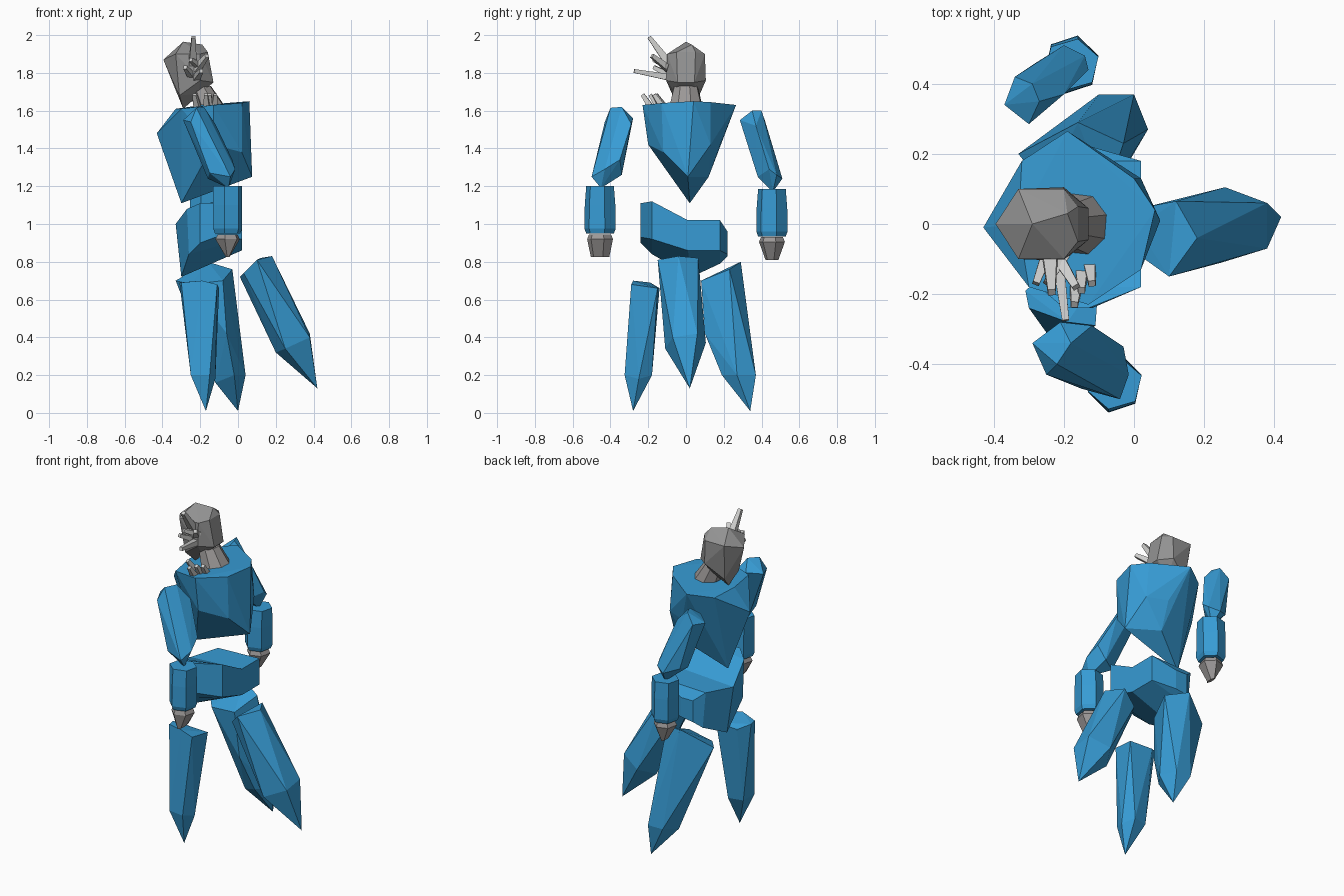
import bpy, bmesh, math
from mathutils import Vector


def material(name, rgb):
    m = bpy.data.materials.new(name)
    m.diffuse_color = (*rgb, 1)
    return m


BLUE = material("suit blue", (0.038, 0.330, 0.660))
GREY = material("head grey", (0.29, 0.29, 0.29))
WARM = material("skin grey", (0.33, 0.315, 0.31))
PALE = material("spike pale grey", (0.62, 0.62, 0.61))


def finish(bm, name, mat):
    bmesh.ops.recalc_face_normals(bm, faces=bm.faces)
    me = bpy.data.meshes.new(name)
    bm.to_mesh(me)
    bm.free()
    me.materials.append(mat)
    ob = bpy.data.objects.new(name, me)
    bpy.context.collection.objects.link(ob)
    return ob


def hull(name, pts, mat):
    """Faceted chunk: convex hull of a few corner points."""
    bm = bmesh.new()
    for p in pts:
        bm.verts.new(p)
    res = bmesh.ops.convex_hull(bm, input=bm.verts)
    junk = [g for g in res["geom_interior"] if isinstance(g, bmesh.types.BMVert)]
    bmesh.ops.delete(bm, geom=junk, context='VERTS')
    return finish(bm, name, mat)


def loft(name, rings, mat):
    """Skin equal-length rings of points and cap both ends."""
    bm = bmesh.new()
    rows = [[bm.verts.new(p) for p in r] for r in rings]
    n = len(rows[0])
    for a, b in zip(rows, rows[1:]):
        for i in range(n):
            j = (i + 1) % n
            bm.faces.new((a[i], a[j], b[j], b[i]))
    bm.faces.new(rows[0])
    bm.faces.new(rows[-1])
    return finish(bm, name, mat)


def ring(x, y, z, rx, ry, n=6, turn=0.3):
    return [(x + rx * math.cos(turn + math.tau * i / n),
             y + ry * math.sin(turn + math.tau * i / n), z) for i in range(n)]


def spike(name, a, b, r0, r1):
    """Blunt four-sided spike from a to b."""
    a, b = Vector(a), Vector(b)
    q = (b - a).to_track_quat('Z', 'Y')
    loft(name, [[p + q @ Vector(c) for c in ring(0, 0, 0, r, r, 4, math.pi / 4)]
                for p, r in ((a, r0), (b, r1))], PALE)


# torso
hull("torso", [
    (-.30, -.18, 1.61), (-.13, -.23, 1.63), (.02, -.13, 1.64), (.06, .04, 1.65),
    (0, .13, 1.645), (-.19, .265, 1.63), (-.32, .18, 1.61), (-.33, 0, 1.61),
    (-.43, -.01, 1.48), (.075, .01, 1.25), (.02, .13, 1.42), (-.10, .18, 1.42),
    (-.13, -.20, 1.42), (.02, -.12, 1.38), (-.10, .12, 1.25),
    (-.30, .02, 1.11)], BLUE)

# pelvis: sections across the hips with a dip in the middle, ends swept back
loft("pelvis", [[(x, y, z) for x, y, z in sec] for sec in (
    ((-.20, -.24, 1.11), (-.13, -.24, 1.11), (-.12, -.24, .93), (-.20, -.24, .90)),
    ((-.27, -.18, 1.08), (.02, -.18, 1.12), (.02, -.18, .92), (-.26, -.18, .84)),
    ((-.33, .01, 1.0), (.02, .01, 1.02), (.02, .01, .86), (-.30, .03, .72)),
    ((-.26, .18, 1.01), (.02, .18, 1.02), (.02, .18, .86), (-.24, .18, .79)),
    ((-.20, .22, .96), (-.12, .22, .96), (-.12, .22, .84), (-.20, .22, .83)))], BLUE)

# three tapering legs
hull("side_leg", [
    (-.31, -.19, .69), (-.30, -.24, .69), (-.19, -.28, .70), (-.11, -.29, .68),
    (-.10, -.15, .66), (-.25, -.14, .66), (-.25, -.31, .20), (-.15, -.325, .20),
    (-.12, -.25, .18), (-.16, -.18, .20), (-.25, -.20, .20), (-.17, -.28, .01)], BLUE)
hull("opposite_leg", [
    (-.33, .20, .70), (-.16, .29, .80), (-.03, .23, .76), (-.08, .08, .70),
    (-.25, .10, .68), (-.10, .37, .20), (0, .37, .20), (.04, .27, .20),
    (-.02, .19, .20), (-.12, .24, .16), (-.06, .10, .42), (0, .34, .01)], BLUE)
hull("outer_leg", [
    (.01, -.01, .72), (.03, -.10, .74), (.10, -.15, .81), (.18, -.04, .83),
    (.12, .065, .82), (.04, .05, .74), (.38, .06, .42), (.38, -.07, .40),
    (.26, .105, .37), (.20, 0, .32), (.25, -.11, .34), (.42, .02, .13)], BLUE)

# upper arms
hull("near_upper_arm", [
    (-.29, -.34, 1.55), (-.21, -.28, 1.56), (-.18, -.34, 1.62), (-.22, -.40, 1.615),
    (-.25, -.43, 1.54), (-.12, -.29, 1.53), (-.03, -.35, 1.34), (-.015, -.43, 1.29),
    (-.04, -.50, 1.25), (-.15, -.47, 1.27), (-.16, -.38, 1.24), (-.08, -.34, 1.26),
    (-.05, -.45, 1.19)], BLUE)
hull("far_upper_arm", [
    (-.37, .34, 1.53), (-.30, .285, 1.55), (-.27, .35, 1.60), (-.29, .40, 1.60),
    (-.34, .42, 1.54), (-.20, .37, 1.52), (-.13, .44, 1.29), (-.14, .48, 1.26),
    (-.20, .51, 1.24), (-.28, .46, 1.27), (-.28, .38, 1.25), (-.20, .38, 1.25),
    (-.18, .46, 1.17)], BLUE)

# forearms and hands
for side, s, cx, dz in (("near", -1, -.055, 0), ("far", 1, -.178, -.015)):
    cy = s * .455
    loft(side + "_forearm", [
        ring(cx, cy, 1.20 + dz, .08, .075), ring(cx, cy, 1.10 + dz, .08, .083),
        ring(cx, cy, .975 + dz, .08, .085), ring(cx, cy, .95 + dz, .07, .075)], BLUE)
    bottom = .05 if s < 0 else .035
    loft(side + "_hand", [
        ring(cx, cy, .945 + dz, .055, .06), ring(cx, cy, .92 + dz, .068, .07),
        ring(cx, cy, .825 + dz, .010, bottom)], WARM)

# neck and head
loft("neck", [
    ring(-.155, 0, 1.63, .085, .09, 8), ring(-.20, 0, 1.73, .06, .065, 8)], WARM)
hull("head", [
    (-.395, 0, 1.87), (-.29, 0, 1.965), (-.19, .03, 1.95)]
    + [(x, s * y, z) for s in (-1, 1) for x, y, z in (
        (-.33, .10, 1.90), (-.20, .10, 1.90), (-.13, .045, 1.75), (-.16, .05, 1.91),
        (-.20, .105, 1.76), (-.31, .07, 1.68), (-.21, .05, 1.69))]
    + [(-.29, 0, 1.61)], GREY)

# spikes on the face and at the collar
for k, (a, b, r0, r1) in enumerate((
        ((-.24, -.09, 1.85), (-.235, -.195, 1.99), .03, .015),
        ((-.22, -.08, 1.775), (-.195, -.275, 1.81), .025, .014),
        ((-.22, -.09, 1.82), (-.165, -.18, 1.89), .025, .015),
        ((-.25, -.09, 1.79), (-.28, -.17, 1.83), .022, .014),
        ((-.20, -.09, 1.83), (-.25, -.17, 1.87), .022, .014))):
    spike(f"face_spike_{k + 1}", a, b, r0, r1)
for k, (x, y) in enumerate(((-.23, -.16), (-.17, -.23), (-.15, -.19), (-.12, -.17))):
    spike(f"collar_spike_{k + 1}", (x * .8 - .03, y + .05, 1.61), (x, y, 1.685), .024, .014)
